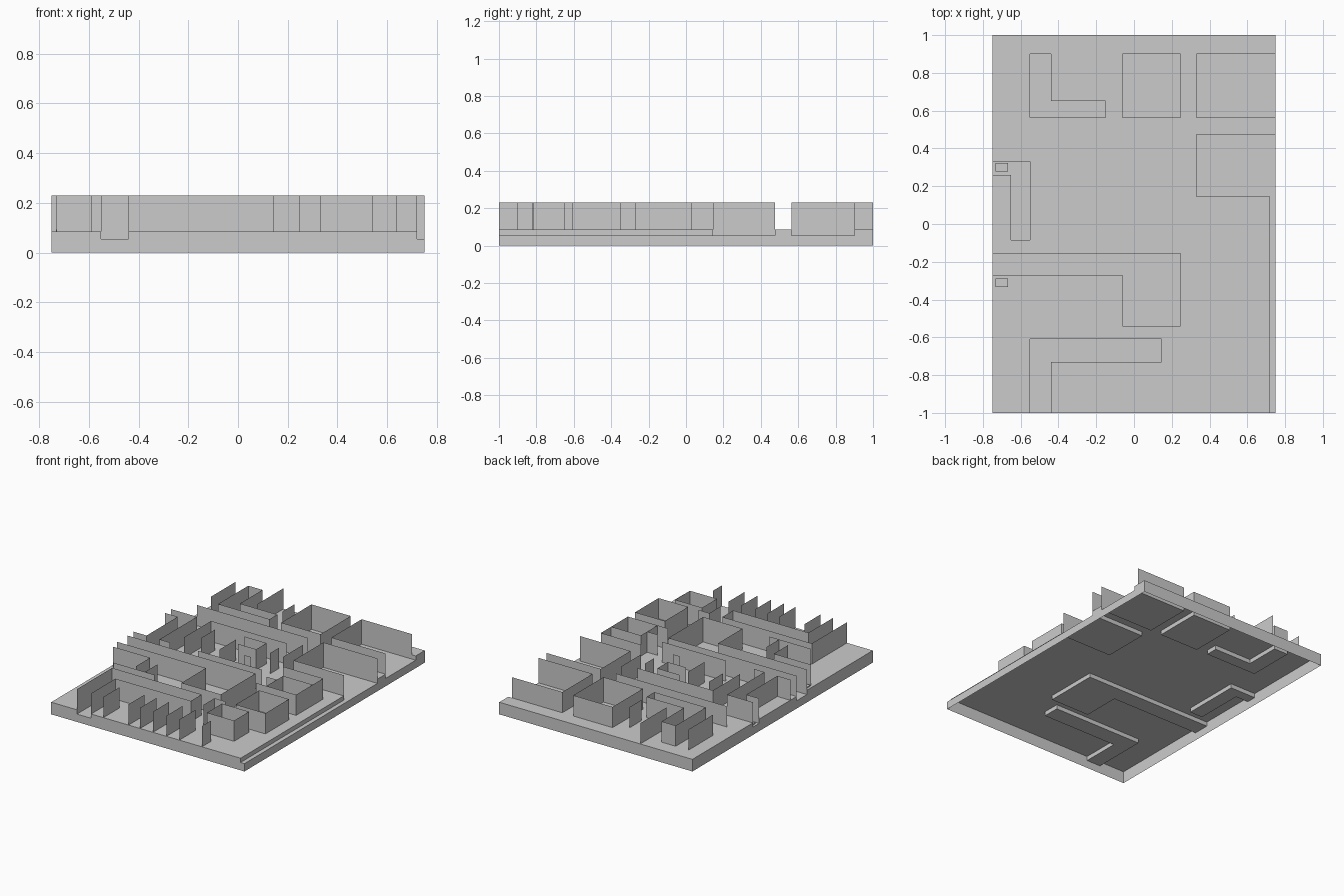
import bpy, bmesh

if "Cube" in bpy.data.objects:
    bpy.data.objects.remove(bpy.data.objects["Cube"])

HIGH, LOW, TOP = 0.085, 0.055, 0.23

# Sunken areas of the floor: x0, x1, y0, y1
SUNKEN = [
    (-.55, -.44, -1, -.61), (-.55, .145, -.73, -.61),
    (-.75, .245, -.27, -.155), (-.06, .245, -.54, -.155),
    (-.75, -.55, .26, .33), (-.65, -.55, -.085, .33),
    (-.55, -.44, .565, .9), (-.55, -.15, .565, .65),
    (-.06, .245, .565, .9),
    (.33, .75, .145, .475), (.33, .75, .565, .9),
    (.72, .75, -1, .475),
]


def finish(name, bm):
    bmesh.ops.remove_doubles(bm, verts=bm.verts, dist=1e-5)
    bmesh.ops.dissolve_limit(bm, angle_limit=0.01, verts=bm.verts, edges=bm.edges)
    me = bpy.data.meshes.new(name)
    bm.to_mesh(me)
    bm.free()
    bpy.context.collection.objects.link(bpy.data.objects.new(name, me))


def quad(bm, *pts):
    bm.faces.new([bm.verts.new(p) for p in pts])


def upright(bm, a, b, z0, z1):
    quad(bm, (*a, z0), (*b, z0), (*b, z1), (*a, z1))


# Stepped floor, open underneath
xs = sorted({-.75, .75} | {v for r in SUNKEN for v in r[:2]})
ys = sorted({-1, 1} | {v for r in SUNKEN for v in r[2:]})


def height(i, j):
    if not (0 <= i < len(xs) - 1 and 0 <= j < len(ys) - 1):
        return 0
    cx, cy = (xs[i] + xs[i + 1]) / 2, (ys[j] + ys[j + 1]) / 2
    low = any(a < cx < b and c < cy < d for a, b, c, d in SUNKEN)
    return LOW if low else HIGH


bm = bmesh.new()
for i in range(-1, len(xs) - 1):
    for j in range(-1, len(ys) - 1):
        h, hr, hu = height(i, j), height(i + 1, j), height(i, j + 1)
        if h:
            x0, x1, y0, y1 = xs[i], xs[i + 1], ys[j], ys[j + 1]
            quad(bm, (x0, y0, h), (x1, y0, h), (x1, y1, h), (x0, y1, h))
        if h != hr:
            upright(bm, (xs[i + 1], ys[j]), (xs[i + 1], ys[j + 1]), min(h, hr), max(h, hr))
        if h != hu:
            upright(bm, (xs[i], ys[j + 1]), (xs[i + 1], ys[j + 1]), min(h, hu), max(h, hu))
finish("stepped_floor", bm)


def walls(name, *paths):
    bm = bmesh.new()
    for p in paths:
        for a, b in zip(p, p[1:]):
            upright(bm, a, b, HIGH, TOP)
    finish(name, bm)


def loop(x0, x1, y0, y1):
    return [(x0, y0), (x1, y0), (x1, y1), (x0, y1), (x0, y0)]


# Walls around the sunken rooms and passages
walls("passage_walls",
      [(-.55, -1), (-.55, -.61), (.145, -.61), (.145, -.73), (-.44, -.73), (-.44, -1)],
      [(-.75, -.155), (.245, -.155), (.245, -.54), (-.06, -.54), (-.06, -.27), (-.75, -.27)],
      [(-.75, .33), (-.55, .33), (-.55, -.085), (-.47, -.085)],
      [(-.75, .26), (-.65, .26), (-.65, -.085), (-.75, -.085)],
      [(-.55, .565), (-.55, .9), (-.44, .9), (-.44, .65), (-.15, .65), (-.15, .565), (-.55, .565)])
walls("room_walls",
      loop(-.06, .245, .565, .9),
      [(.75, .565), (.33, .565), (.33, .9), (.72, .9)],
      [(.75, .475), (.33, .475), (.33, .145), (.72, .145)])

# Hollow boxes on the right
walls("box_walls",
      loop(.41, .64, -.61, -.35),
      [(.33, -.27), (.64, -.27), (.64, .03), (.33, .03)],
      [(.33, -.155), (.41, -.155)], [(.41, -.27), (.41, -.085), (.64, -.085)],
      loop(.33, .54, -.815, -.65))

# Nested walls in the middle
walls("centre_walls",
      [(-.65, .475), (.21, .475)],
      [(-.44, .03), (-.44, .33), (.145, .33)],
      [(.145, .145), (.145, .25)],
      [(-.13, .26), (.04, .26), (.04, .145), (-.1, .145)],
      [(-.15, .01), (-.15, .19)], [(.03, .03), (.08, .03)],
      [(-.345, .08), (-.345, .24)],
      [(-.25, -.085), (.245, -.085)], [(.245, .15), (.245, .37)],
      [(-.73, -.345), (-.44, -.345), (-.44, -.5)],
      [(-.59, -.54), (-.27, -.54)], [(-.345, -.4), (-.345, -.54)],
      [(.33, -.61), (.245, -.61), (.245, -.73)])

# Free-standing fins along the front and back edges
walls("front_fins", *[[(x, -1), (x, -.82)] for x in (-.345, -.15, -.06, .04, .145, .245)],
      [(.42, -1), (.42, -.9)])
walls("back_fins", [(-.65, .63), (-.65, .9)], [(-.345, .71), (-.345, 1)], [(-.15, .71), (-.15, .84)])

# Small square pads at the left edge
for n, (y, z) in enumerate(((.3, LOW), (-.31, HIGH))):
    bpy.ops.mesh.primitive_cube_add(size=1, location=(-.7, y, z + .004))
    pad = bpy.context.object
    pad.name = f"square_pad_{n + 1}"
    pad.scale = (.065, .045, .008)
